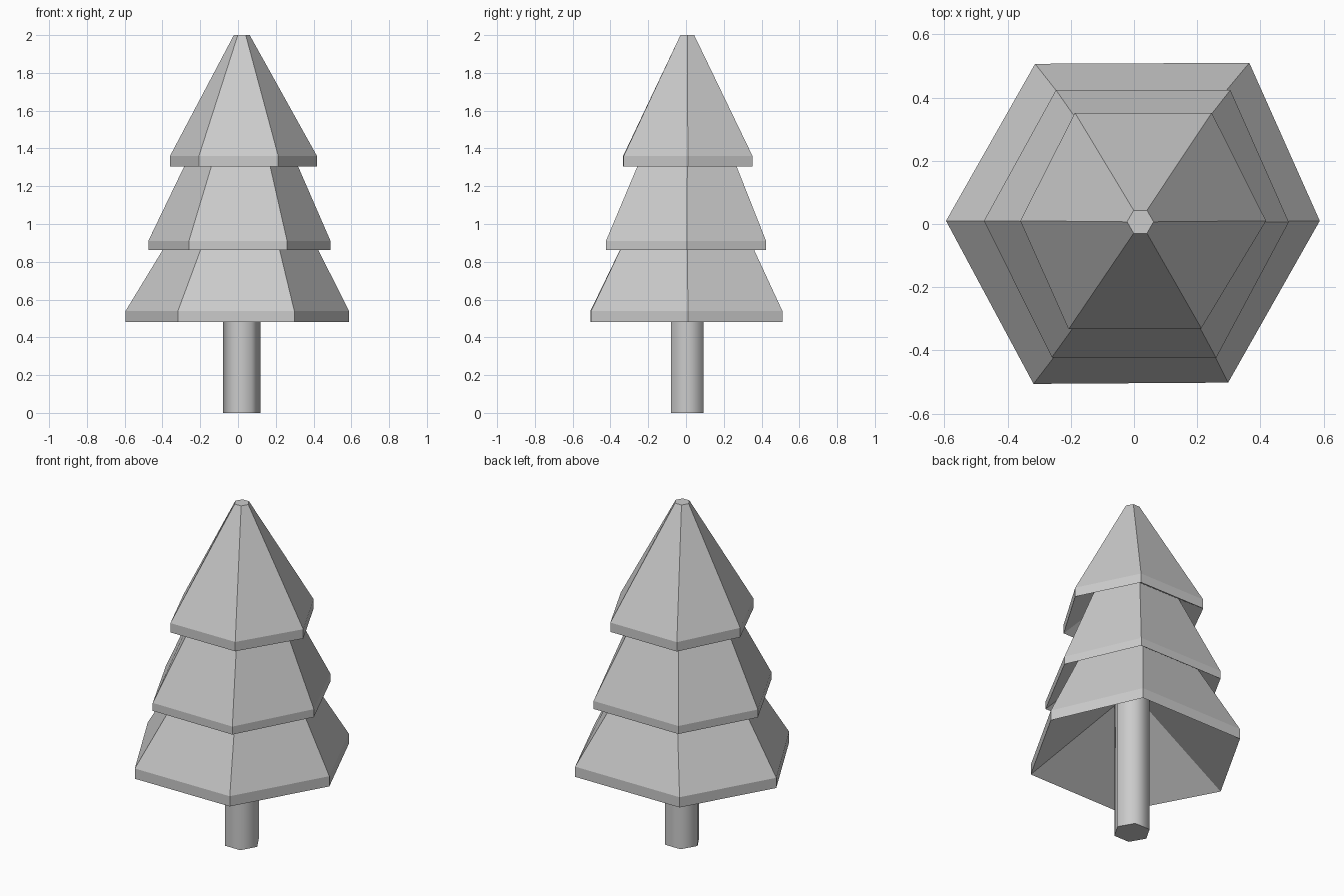
import bpy, bmesh
from math import cos, sin, pi, radians

if "Cube" in bpy.data.objects:
    bpy.data.objects.remove(bpy.data.objects["Cube"])

CX, CY = 0.02, 0.007          # tree axis


def hexagon(r):
    # corners ordered clockwise from -x, seen from above
    return [(CX + r * cos(pi - i * pi / 3), CY + r * sin(pi - i * pi / 3)) for i in range(6)]


def build(name, rings, centre_z=None):
    """Loft six-sided rings [(corners, z)]; the bottom is flat or hollowed up to centre_z."""
    bm = bmesh.new()
    loops = [[bm.verts.new((x, y, z)) for x, y in pts] for pts, z in rings]
    for low, high in zip(loops, loops[1:]):
        for i in range(6):
            j = (i + 1) % 6
            bm.faces.new((low[i], low[j], high[j], high[i]))
    bm.faces.new(loops[-1])
    if centre_z is None:
        bm.faces.new(loops[0])
    else:
        tip = bm.verts.new((CX, CY, centre_z))
        for i in range(6):
            bm.faces.new((loops[0][i], loops[0][(i + 1) % 6], tip))
    bmesh.ops.recalc_face_normals(bm, faces=bm.faces)
    mesh = bpy.data.meshes.new(name)
    bm.to_mesh(mesh)
    bm.free()
    obj = bpy.data.objects.new(name, mesh)
    bpy.context.collection.objects.link(obj)
    return obj


# Trunk: smooth-shaded hexagonal post
trunk = build("trunk", [(hexagon(0.10), 0.0), (hexagon(0.10), 0.9)])
bpy.context.view_layer.objects.active = trunk
trunk.select_set(True)
bpy.ops.object.shade_smooth_by_angle(angle=radians(65))

# Foliage tiers: slightly uneven rims, tapered bodies, hollow undersides
rims = {
    "lower_foliage": [(-.595, .01), (-.313, .507), (.365, .51), (.588, .01), (.298, -.502), (-.318, -.506)],
    "middle_foliage": [(-.475, .01), (-.247, .424), (.305, .424), (.49, .006), (.26, -.424), (-.26, -.422)],
    "upper_foliage": [(-.36, .01), (-.187, .352), (.246, .352), (.418, .01), (.213, -.33), (-.207, -.333)],
}
# bottom z, rim top z, body top z, body top radius, hollow tip z
levels = [
    (0.48, 0.54, 1.00, 0.335, 0.87),
    (0.863, 0.91, 1.45, 0.235, 1.17),
    (1.305, 1.36, 2.00, 0.042, 1.55),
]
for (name, rim), (z0, z1, z2, r, tip) in zip(rims.items(), levels):
    build(name, [(rim, z0), (rim, z1), (hexagon(r), z2)], tip)
